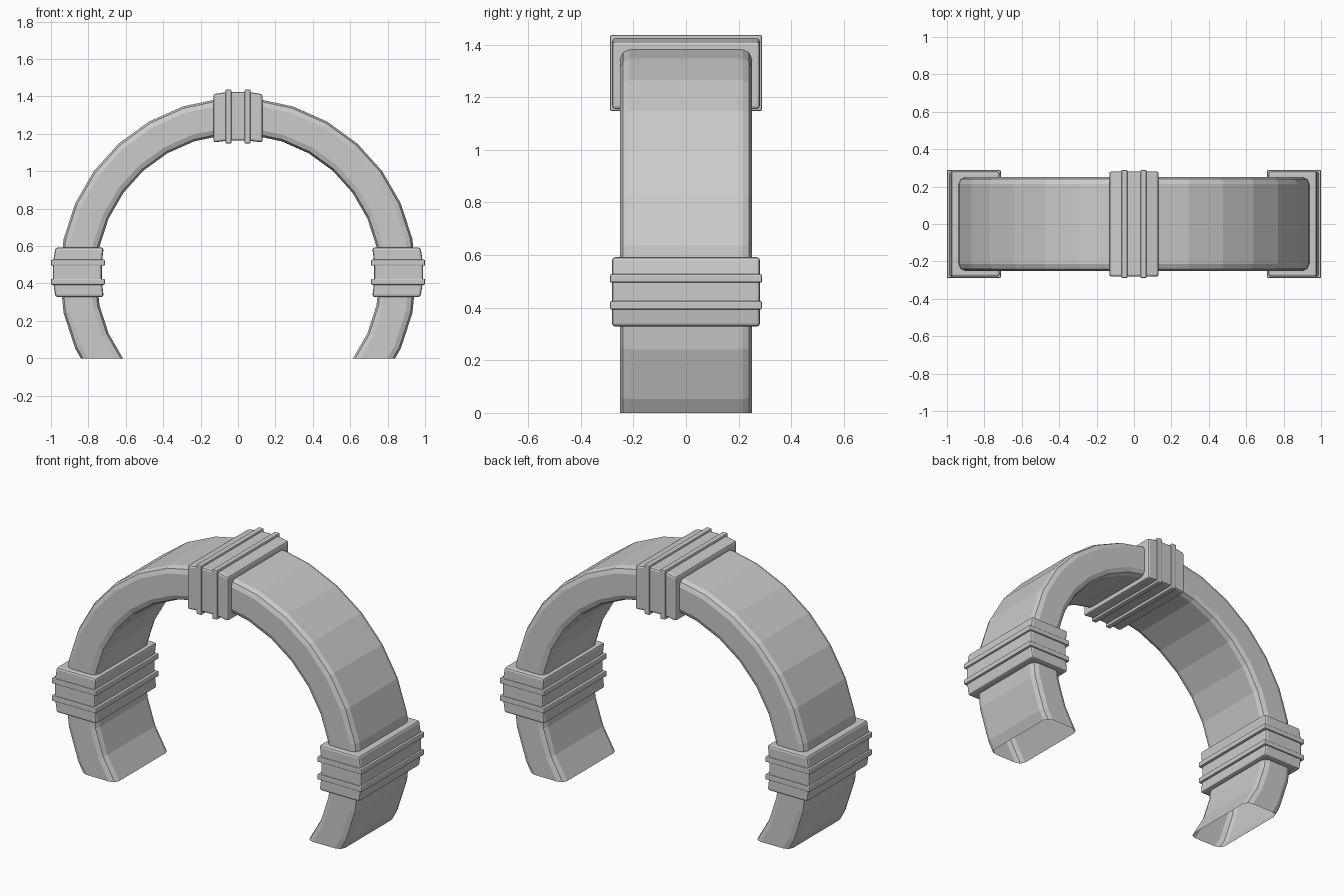
import bpy, bmesh, math

if "Cube" in bpy.data.objects:
    bpy.data.objects.remove(bpy.data.objects["Cube"])

ZC = 0.44            # height of the arch centre
R_IN, R_OUT = 0.757, 0.953
HALF_W = 0.25


def finish(bm, name, bevel=0.0):
    bmesh.ops.recalc_face_normals(bm, faces=bm.faces)
    me = bpy.data.meshes.new(name)
    bm.to_mesh(me)
    bm.free()
    ob = bpy.data.objects.new(name, me)
    bpy.context.collection.objects.link(ob)
    if bevel:
        m = ob.modifiers.new("bevel", 'BEVEL')
        m.width = bevel
        m.segments = 2
        m.limit_method = 'ANGLE'
        m.angle_limit = math.radians(40)
    return ob


def rounded_section(b=0.036, steps=2):
    """Rounded rectangle as (radius, y) points."""
    pts = []
    corners = [(R_OUT - b, HALF_W - b, 0), (R_IN + b, HALF_W - b, 90),
               (R_IN + b, -HALF_W + b, 180), (R_OUT - b, -HALF_W + b, 270)]
    for r, y, a0 in corners:
        for i in range(steps + 1):
            a = math.radians(a0 + 90 * i / steps)
            pts.append((r + b * math.cos(a), y + b * math.sin(a)))
    return pts


# Faceted arch, swept in 12 degree steps and cut open at the ground
bm = bmesh.new()
section = rounded_section()
rings = []
for k in range(-4, 20):
    a = math.radians(12 * k)
    rings.append([bm.verts.new((r * math.cos(a), y, ZC + r * math.sin(a))) for r, y in section])
n = len(section)
for p, q in zip(rings, rings[1:]):
    for i in range(n):
        bm.faces.new((p[i], p[(i + 1) % n], q[(i + 1) % n], q[i]))
bmesh.ops.bisect_plane(bm, geom=bm.verts[:] + bm.edges[:] + bm.faces[:],
                       plane_co=(0, 0, 0), plane_no=(0, 0, -1), clear_outer=True)
finish(bm, "arch")


def prism(name, outline, half_y, place, bevel):
    """Extrude a (tangent, radial) outline across y."""
    bm = bmesh.new()
    sides = [[bm.verts.new(place(t, y, r)) for t, r in outline] for y in (-half_y, half_y)]
    bm.faces.new(sides[0])
    bm.faces.new(sides[1][::-1])
    m = len(outline)
    for i in range(m):
        j = (i + 1) % m
        bm.faces.new((sides[0][i], sides[0][j], sides[1][j], sides[1][i]))
    finish(bm, name, bevel)


# Collars: a slightly arched block with two raised ribs
block = [(-0.132, -0.137), (-0.05, -0.127), (0.05, -0.127), (0.132, -0.137),
         (0.132, 0.121), (0.05, 0.134), (-0.05, 0.134), (-0.132, 0.121)]
places = {
    "top": lambda t, y, r: (t, y, 1.291 + r),
    "right": lambda t, y, r: (0.855 + r, y, 0.46 + t),
    "left": lambda t, y, r: (-0.855 - r, y, 0.46 + t),
}
for side, place in places.items():
    prism(side + "_collar", block, 0.281, place, 0.012)
    for i, c in enumerate((-0.051, 0.051)):
        rib = [(c - 0.016, -0.143), (c + 0.016, -0.143), (c + 0.016, 0.145), (c - 0.016, 0.145)]
        prism(f"{side}_collar_rib_{i + 1}", rib, 0.289, place, 0.006)
